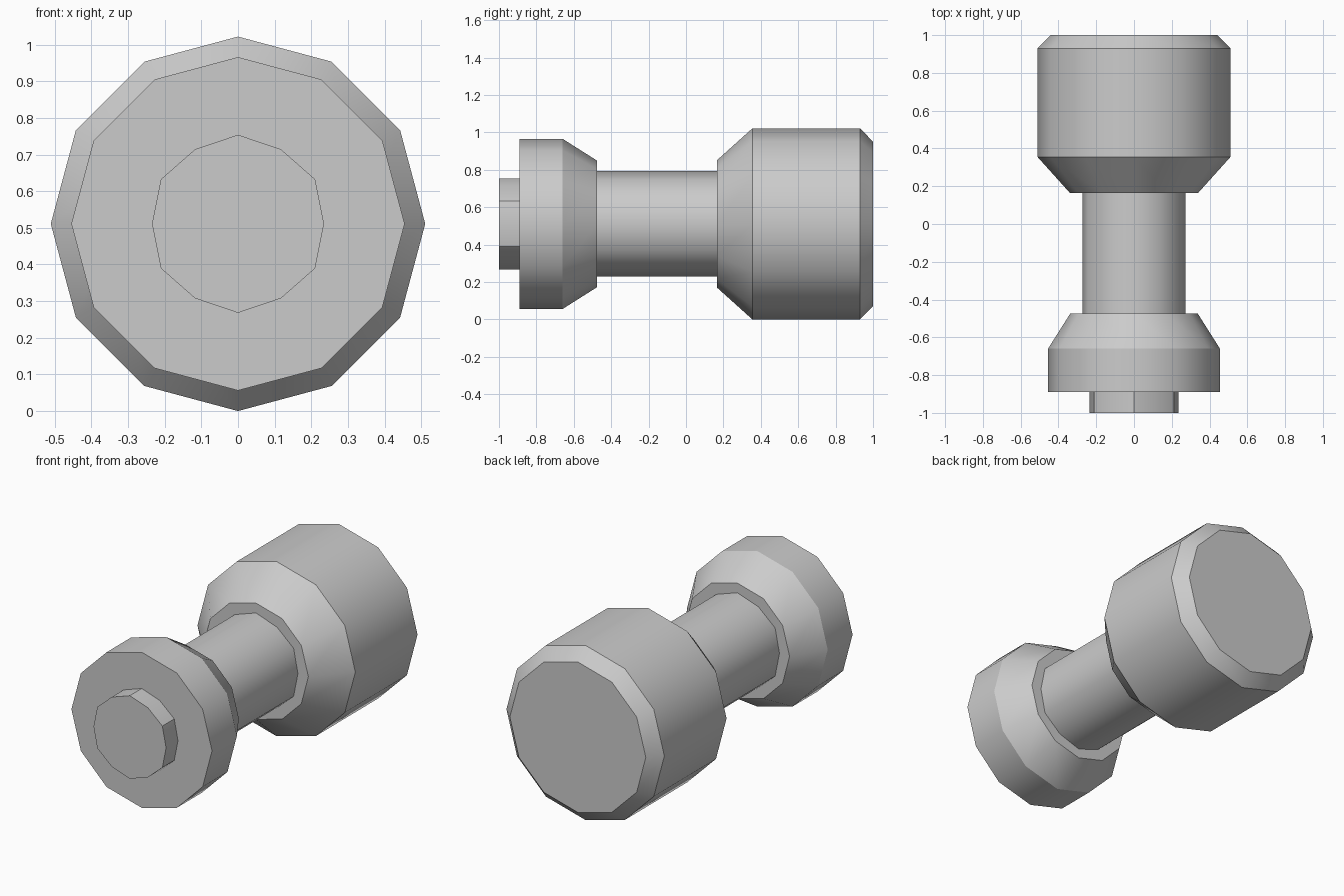
import bpy, bmesh
from math import sin, cos, pi, radians

SIDES = 12
AXIS_Z = 0.511

cube = bpy.data.objects.get("Cube")
if cube:
    bpy.data.objects.remove(cube, do_unlink=True)

grey = bpy.data.materials.new("plain grey")
grey.use_nodes = True
colour = (0.6, 0.6, 0.6, 1)
grey.diffuse_color = colour
grey.node_tree.nodes["Principled BSDF"].inputs["Base Color"].default_value = colour


def turned_part(name, profile, pinch=1.0, smooth_angle=31):
    """Twelve-sided solid along y from (y, radius) pairs; pinch scales every other corner."""
    bm = bmesh.new()
    rings = []
    for y, radius in profile:
        ring = []
        for i in range(SIDES):
            a = 2 * pi * i / SIDES
            r = radius * (pinch if i % 2 == 0 else 1)
            # start on +x, so the corner on +z is an unpinched one
            ring.append(bm.verts.new((r * cos(a), y, r * sin(a))))
        rings.append(ring)
    for near, far in zip(rings, rings[1:]):
        for i in range(SIDES):
            j = (i + 1) % SIDES
            bm.faces.new((near[i], near[j], far[j], far[i]))
    bm.faces.new(rings[0])
    bm.faces.new(rings[-1])
    bmesh.ops.recalc_face_normals(bm, faces=bm.faces)

    mesh = bpy.data.meshes.new(name)
    bm.to_mesh(mesh)
    bm.free()
    mesh.materials.append(grey)
    obj = bpy.data.objects.new(name, mesh)
    obj.location.z = AXIS_Z
    bpy.context.collection.objects.link(obj)

    bpy.ops.object.select_all(action='DESELECT')
    obj.select_set(True)
    bpy.context.view_layer.objects.active = obj
    bpy.ops.object.shade_smooth_by_angle(angle=radians(smooth_angle))
    return obj


# Large chamfered barrel at the back
turned_part("rear_barrel", [(0.165, 0.34), (0.355, 0.511), (0.93, 0.511), (1.0, 0.44)])

# Slim neck between the two ends
turned_part("neck", [(-0.5, 0.282), (0.19, 0.282)], pinch=0.966, smooth_angle=40)

# Smaller front collar, tapering toward the neck
turned_part("front_collar", [(-0.89, 0.455), (-0.66, 0.455), (-0.475, 0.338)])

# Short stub on the front face
turned_part("front_stub", [(-1.0, 0.243), (-0.87, 0.243)], pinch=0.966)
